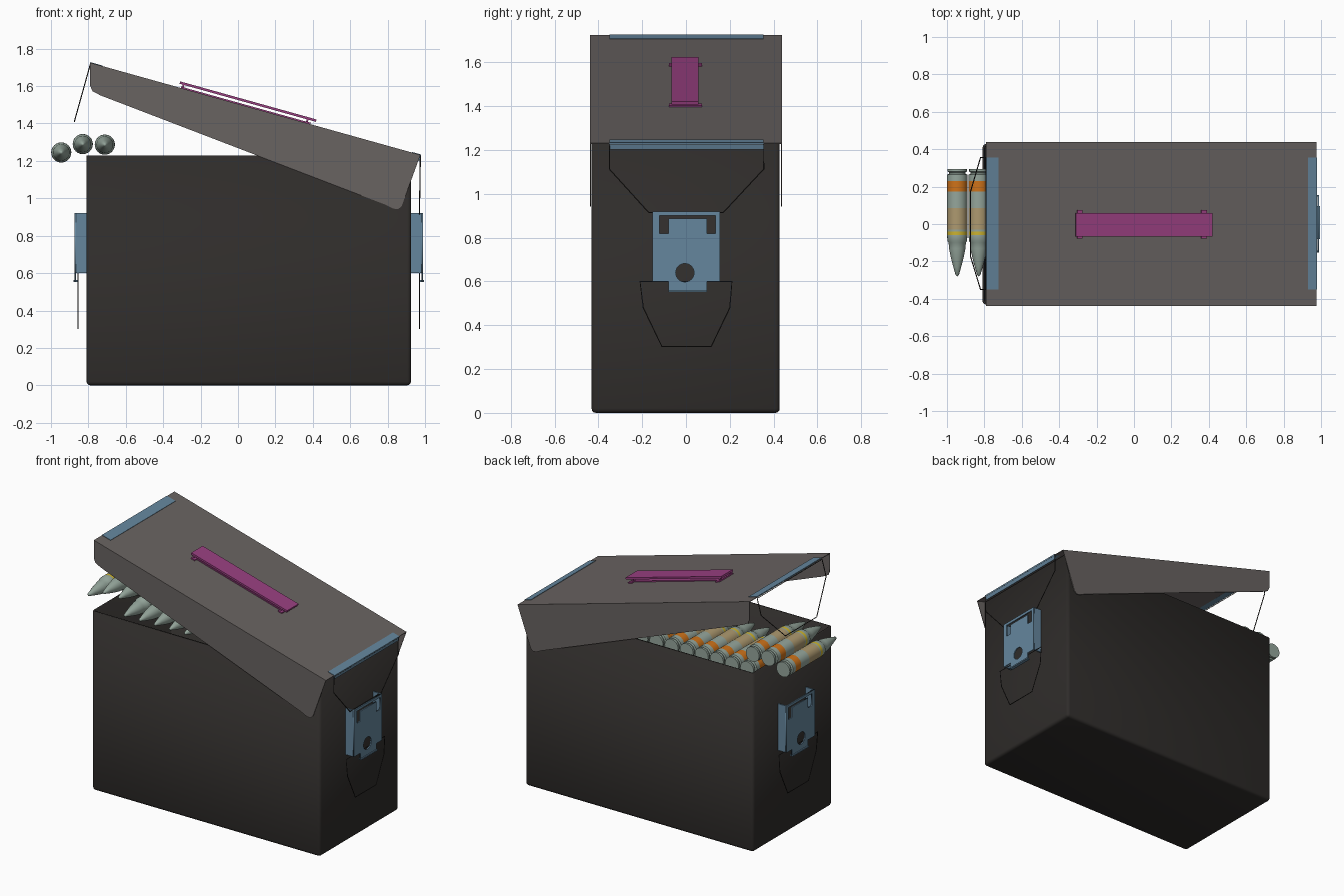
import bpy, bmesh, math
from mathutils import Matrix, Vector

if "Cube" in bpy.data.objects:
    bpy.data.objects.remove(bpy.data.objects["Cube"])

CX = 0.0575                       # middle of the box along x


def mat(name, r, g, b):
    m = bpy.data.materials.new(name)
    m.diffuse_color = (r, g, b, 1)
    m.use_nodes = True
    m.node_tree.nodes["Principled BSDF"].inputs["Base Color"].default_value = m.diffuse_color
    return m


DARK = mat("dark_steel", 0.028, 0.025, 0.023)
LID = mat("lid_steel", 0.14, 0.125, 0.12)
BLUE = mat("latch_blue", 0.13, 0.24, 0.34)
PINK = mat("handle_pink", 0.32, 0.05, 0.22)
GREEN = mat("round_green", 0.30, 0.38, 0.33)
ORANGE = mat("round_orange", 0.62, 0.17, 0.01)
TAN = mat("round_tan", 0.42, 0.32, 0.16)
YELLOW = mat("round_yellow", 0.60, 0.45, 0.03)


def add(name, data, m=None, matrix=None):
    o = bpy.data.objects.new(name, data)
    bpy.context.collection.objects.link(o)
    if m:
        data.materials.append(m)
    if matrix:
        o.matrix_world = matrix
    return o


def from_bm(name, bm, m=None, matrix=None):
    bmesh.ops.recalc_face_normals(bm, faces=bm.faces)
    me = bpy.data.meshes.new(name)
    bm.to_mesh(me)
    bm.free()
    return add(name, me, m, matrix)


def box_bm(x, y, z):
    bm = bmesh.new()
    size = Vector((x[1] - x[0], y[1] - y[0], z[1] - z[0]))
    mid = Vector((sum(x), sum(y), sum(z))) / 2
    bmesh.ops.create_cube(bm, size=1, matrix=Matrix.Translation(mid) @ Matrix.Diagonal((*size, 1)))
    return bm


def box(name, x, y, z, m, matrix=None):
    return from_bm(name, box_bm(sorted(x), sorted(y), sorted(z)), m, matrix)


def thicken(o, t):
    s = o.modifiers.new("thickness", 'SOLIDIFY')
    s.thickness, s.offset = t, -1


def smooth(o):
    bpy.ops.object.select_all(action='DESELECT')
    o.select_set(True)
    bpy.context.view_layer.objects.active = o
    bpy.ops.object.shade_smooth_by_angle(angle=math.radians(35))


def wire(name, pts):
    c = bpy.data.curves.new(name, 'CURVE')
    c.dimensions, c.bevel_depth, c.bevel_resolution = '3D', 0.003, 1
    s = c.splines.new('POLY')
    s.points.add(len(pts) - 1)
    for p, q in zip(s.points, pts):
        p.co = (*q, 1)
    s.use_cyclic_u = True
    add(name, c, DARK)


# Open box body with rounded lower and upright edges
bm = box_bm((-0.81, 0.925), (-0.431, 0.428), (0, 1.23))
bm.faces.ensure_lookup_table()
bmesh.ops.delete(bm, geom=[f for f in bm.faces if f.calc_center_median().z > 1.2], context='FACES_ONLY')
rounded = [e for e in bm.edges if not e.is_boundary]
bmesh.ops.bevel(bm, geom=rounded, offset=0.02, segments=3, profile=0.5, affect='EDGES')
body = from_bm("box_body", bm, DARK)
thicken(body, 0.012)
smooth(body)

# Lid: one bent sheet, a top and two side skirts, open at the ends
side = [(-0.79, 1.725), (-0.79, 1.60), (-0.778, 1.572), (-0.735, 1.55), (0.79, 0.965),
        (0.83, 0.945), (0.855, 0.942), (0.875, 0.957), (0.975, 1.232)]
bm = bmesh.new()
rows = [[bm.verts.new((x, y, z)) for x, z in side] for y in (-0.438, 0.438)]
bm.faces.new(rows[0])
bm.faces.new(rows[1][::-1])
bm.faces.new((rows[0][0], rows[0][-1], rows[1][-1], rows[1][0]))
bmesh.ops.recalc_face_normals(bm, faces=bm.faces)
top = max(bm.faces, key=lambda f: abs(f.normal.z))
if top.normal.z < 0:
    bmesh.ops.reverse_faces(bm, faces=bm.faces)
me = bpy.data.meshes.new("lid")
bm.to_mesh(me)
bm.free()
thicken(add("lid", me, LID), 0.005)

# Lid frame: u along the slope, w out of the lid
tilt = math.atan2(0.493, 1.765)
LEN = math.hypot(0.493, 1.765)
F = Matrix.Translation((-0.79, 0, 1.725)) @ Matrix.Rotation(tilt, 4, 'Y')

# Blue end strips
box("lid_strip_left", (0, 0.068), (-0.35, 0.355), (-0.004, 0.003), BLUE, F)
box("lid_strip_right", (LEN - 0.047, LEN + 0.004), (-0.35, 0.355), (-0.004, 0.003), BLUE, F)
box("lid_strip_right_lip", (LEN - 0.002, LEN + 0.004), (-0.35, 0.355), (-0.03, 0.003), BLUE, F)

# Carrying handle: raised bar over a base with end tabs
box("handle_bar", (0.49, 1.247), (-0.066, 0.058), (0.020, 0.033), PINK, F)
box("handle_base", (0.51, 1.215), (-0.055, 0.05), (0, 0.007), PINK, F)
for n, u in (("left", 0.503), ("right", 1.192)):
    box("handle_tab_" + n, (u, u + 0.03), (-0.078, 0.074), (0, 0.008), PINK, F)
    for y in (-0.064, 0.046):
        box("handle_post_" + n, (u + 0.004, u + 0.014), (y, y + 0.01), (0.005, 0.022), PINK, F)

# Latches: pierced plate standing off on side walls
circle = [(-0.005 + 0.042 * math.cos(a * math.pi / 12), 0.64 + 0.042 * math.sin(a * math.pi / 12))
          for a in range(24)]
outline = [(-0.152, 0.6), (-0.08, 0.6), (-0.08, 0.555), (0.095, 0.555), (0.095, 0.6),
           (0.155, 0.6), (0.155, 0.92), (-0.152, 0.92)]
slot = [(-0.12, 0.82), (-0.08, 0.82), (-0.08, 0.888), (0.095, 0.888), (0.095, 0.82),
        (0.135, 0.82), (0.135, 0.902), (-0.12, 0.902)]
for n, s in (("right", 1), ("left", -1)):
    c = bpy.data.curves.new("latch_plate_" + n, 'CURVE')
    c.dimensions, c.fill_mode, c.extrude = '2D', 'BOTH', 0.004
    for pts in (outline, slot, circle):
        sp = c.splines.new('POLY')
        sp.points.add(len(pts) - 1)
        for p, q in zip(sp.points, pts):
            p.co = (*q, 0, 1)
        sp.use_cyclic_u = True
    place = Matrix(((0, 0, 1, CX + s * 0.927), (1, 0, 0, 0), (0, 1, 0, 0), (0, 0, 0, 1)))
    add("latch_plate_" + n, c, BLUE, place)
    depth = (CX + s * 0.866, CX + s * 0.925)
    for y in (-0.152, 0.146):
        box("latch_wall_" + n, depth, (y, y + 0.009), (0.6, 0.92), BLUE)
    # lower lip and hinge pin
    box("latch_lip_" + n, (CX + s * 0.915, CX + s * 0.938), (-0.08, 0.095), (0.553, 0.562), BLUE)
    # spare wire bail hanging from the latch
    x = CX + s * 0.912
    wire("lower_bail_" + n, [(x, -0.21, 0.6), (x, -0.195, 0.48), (x, -0.11, 0.303),
                             (x, 0.115, 0.303), (x, 0.2, 0.48), (x, 0.21, 0.6)])

# Upper wire bails hanging from the lid ends
shape = [(-0.35, 0), (-0.35, 0.36), (-0.17, 1), (0.17, 1), (0.355, 0.36), (0.355, 0)]
for n, a, b in (("left", (-0.79, 1.715), (-0.875, 1.41)), ("right", (0.975, 1.225), (0.970, 0.915))):
    wire("upper_bail_" + n, [(a[0] + (b[0] - a[0]) * t, y, a[1] + (b[1] - a[1]) * t) for y, t in shape])

# One round, turned around the y axis, with coloured bands
profile = [(0.295, 0), (0.295, 0.051), (0.28, 0.051), (0.276, 0.044), (0.268, 0.044), (0.264, 0.054),
           (0.23, 0.054), (0.175, 0.054), (0.085, 0.054), (-0.03, 0.054), (-0.04, 0.054),
           (-0.06, 0.054), (-0.09, 0.053), (-0.1, 0.046), (-0.13, 0.044), (-0.18, 0.034),
           (-0.23, 0.021), (-0.272, 0.009), (-0.28, 0)]
bands = {(0.23, 0.175): 1, (0.085, -0.03): 2, (-0.04, -0.06): 3}
N = 24
bm = bmesh.new()
rings = []
for y, r in profile:
    k = N if r else 1
    rings.append([bm.verts.new((r * math.cos(2 * math.pi * i / N), y, r * math.sin(2 * math.pi * i / N)))
                  for i in range(k)])
for (pa, pb, a, b) in zip(profile, profile[1:], rings, rings[1:]):
    for i in range(N):
        j = (i + 1) % N
        quad = [a[i % len(a)], a[j % len(a)], b[j % len(b)], b[i % len(b)]]
        f = bm.faces.new(list(dict.fromkeys(quad)))
        f.material_index = bands.get((pa[0], pb[0]), 0)
first = from_bm("round_1", bm)
for m in (GREEN, ORANGE, TAN, YELLOW):
    first.data.materials.append(m)
smooth(first)

# Belt: three rounds spill over the rim, the rest lie in a row just inside
spots = [(-0.945, 1.245), (-0.83, 1.29), (-0.712, 1.287)]
spots += [(-0.67 + 0.115 * i, 1.175) for i in range(14)]
for i, (x, z) in enumerate(spots):
    o = first if i == 0 else add("round_%d" % (i + 1), first.data)
    o.location = (x, 0, z)
